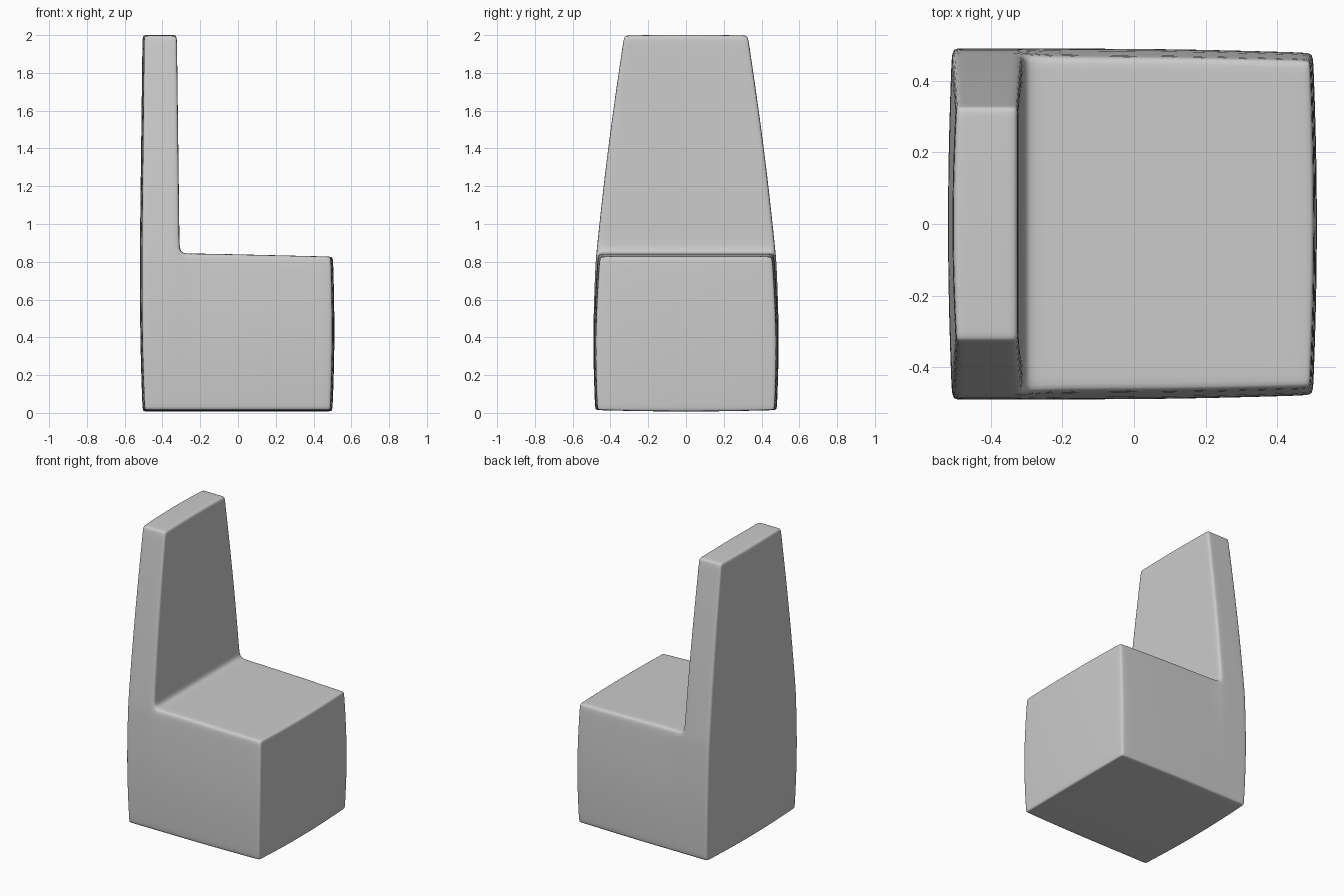
import bpy, bmesh

if "Cube" in bpy.data.objects:
    bpy.data.objects.remove(bpy.data.objects["Cube"])

# Grid lines of the L-shaped cage; close pairs hold the rounded edges
XS = [-0.52, -0.485, -0.345, -0.31, -0.24, 0.1, 0.475, 0.515]
YS = [-1, -0.925, -0.5, 0, 0.5, 0.925, 1]
ZS = [0, 0.035, 0.4, 0.795, 0.84, 0.92, 1.25, 1.6, 1.96, 2.0]
BACK_X, SEAT_Z = 3, 4

# Half width at each height
WIDTH = [(0, .48), (.3, .499), (.8, .479), (1.2, .438), (1.6, .386), (2, .327)]


def half_width(z):
    for (z0, w0), (z1, w1) in zip(WIDTH, WIDTH[1:]):
        if z <= z1:
            return w0 + (w1 - w0) * (z - z0) / (z1 - z0)
    return WIDTH[-1][1]


def filled(i, j, k):
    inside = 0 <= i < len(XS) - 1 and 0 <= j < len(YS) - 1 and 0 <= k < len(ZS) - 1
    return inside and (i < BACK_X or k < SEAT_Z)


def place(i, j, k):
    x, v, z = XS[i], YS[j], ZS[k]
    w = half_width(z)
    # Slightly bulging front and back faces
    if i in (0, len(XS) - 1):
        low = ((z - 0.4) / 0.4) ** 2 if z < 0.4 else 0
        high = ((z - 0.4) / 0.44) ** 2 if i and z > 0.4 else 0
        x -= (1 if i else -1) * (0.012 * v * v + 0.015 * low + 0.012 * high)
    # Backrest thins towards the top
    if z > 0.92 and i <= BACK_X:
        x = -0.415 + (x + 0.415) * (1 - 0.13 * (z - 0.92) / 1.08)
    # Seat slopes gently to the front, narrower at its upper edge
    if i > BACK_X:
        if k >= SEAT_Z - 1:
            w -= 0.008
        if k == SEAT_Z:
            z += 0.005 - 0.018 * (x + 0.24) / 0.75
        w -= 0.012 * max(0, (x - 0.1) / 0.4) ** 2
    if k == 0:
        z += 0.007 + 0.008 * v * v
    if k == len(ZS) - 1:
        z += 0.002 - 0.005 * v * v
    return x, v * w, z


# Chair body: outer skin of the filled cells
bm = bmesh.new()
verts = {}


def vert(key):
    if key not in verts:
        verts[key] = bm.verts.new(place(*key))
    return verts[key]


for i in range(len(XS) - 1):
    for j in range(len(YS) - 1):
        for k in range(len(ZS) - 1):
            if not filled(i, j, k):
                continue
            for axis in range(3):
                for side in (0, 1):
                    n = [i, j, k]
                    n[axis] += 2 * side - 1
                    if filled(*n):
                        continue
                    ring = []
                    for a, b in ((0, 0), (1, 0), (1, 1), (0, 1)):
                        p = [i, j, k]
                        p[axis] += side
                        p[(axis + 1) % 3] += a
                        p[(axis + 2) % 3] += b
                        ring.append(vert(tuple(p)))
                    bm.faces.new(ring if side else ring[::-1])

bmesh.ops.recalc_face_normals(bm, faces=bm.faces)
for f in bm.faces:
    f.smooth = True
mesh = bpy.data.meshes.new("chair_body")
bm.to_mesh(mesh)
bm.free()
chair = bpy.data.objects.new("chair_body", mesh)
bpy.context.collection.objects.link(chair)
sub = chair.modifiers.new("rounding", 'SUBSURF')
sub.levels = sub.render_levels = 2
